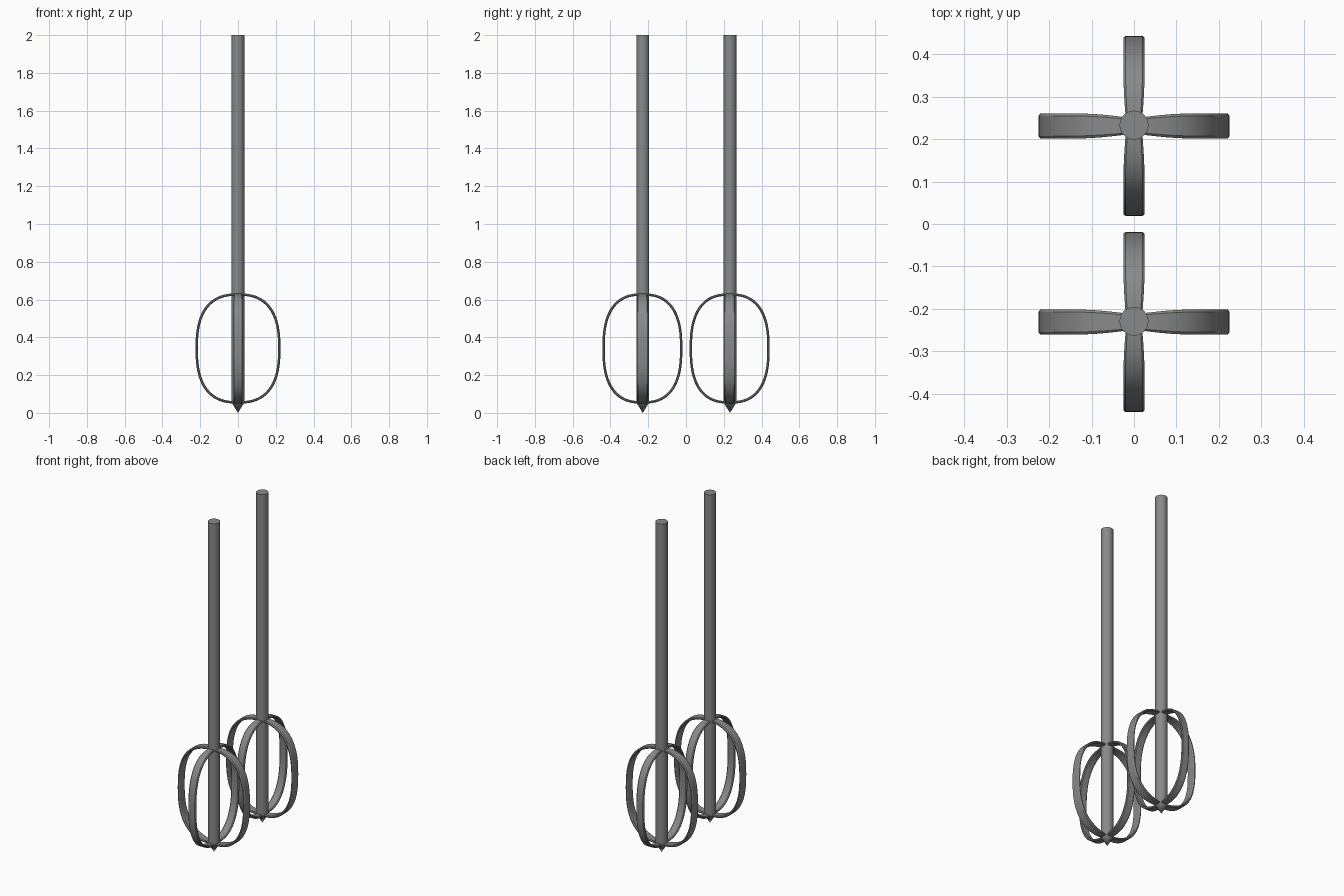
import bpy, bmesh
from math import sin, cos, pi, copysign
from mathutils import Vector

if "Cube" in bpy.data.objects:
    bpy.data.objects.remove(bpy.data.objects["Cube"])

N = 96             # segments round each loop
POWER = 2 / 2.55   # superellipse roundness
Z_MID, HALF_H, THICK = 0.341, 0.292, 0.013

steel = bpy.data.materials.new("dark_steel")
steel.diffuse_color = (0.25, 0.25, 0.25, 1)
steel.use_nodes = True
steel.node_tree.nodes["Principled BSDF"].inputs["Base Color"].default_value = steel.diffuse_color


def finish(bm, name, location):
    bmesh.ops.recalc_face_normals(bm, faces=bm.faces)
    mesh = bpy.data.meshes.new(name)
    bm.to_mesh(mesh)
    bm.free()
    mesh.materials.append(steel)
    obj = bpy.data.objects.new(name, mesh)
    obj.location = location
    bpy.context.collection.objects.link(obj)
    bpy.ops.object.select_all(action='DESELECT')
    obj.select_set(True)
    bpy.context.view_layer.objects.active = obj
    bpy.ops.object.shade_smooth_by_angle()


def shaft(name, location):
    # Round rod with a pointed foot
    bm = bmesh.new()
    rings = []
    for r, z in [(0.034, 2.0), (0.034, 0.055)]:
        rings.append([bm.verts.new((r * cos(2 * pi * i / 32), r * sin(2 * pi * i / 32), z))
                      for i in range(32)])
    tip = bm.verts.new((0, 0, 0))
    bm.faces.new(rings[0])
    for i in range(32):
        j = (i + 1) % 32
        bm.faces.new((rings[0][i], rings[0][j], rings[1][j], rings[1][i]))
        bm.faces.new((rings[1][i], rings[1][j], tip))
    finish(bm, name, location)


def blade(name, location, along, across, radius, width):
    # Strip with softened edges bent into a closed loop, narrower at the shaft
    profile = [(0, -0.8), (0, 0.8), (0.3, 1), (0.7, 1),
               (1, 0.8), (1, -0.8), (0.7, -1), (0.3, -1)]
    bm = bmesh.new()
    rings = []
    for i in range(N):
        t = 2 * pi * i / N
        c = copysign(abs(cos(t)) ** POWER, cos(t))
        s = copysign(abs(sin(t)) ** POWER, sin(t))
        k = min(1, abs(c) / 0.65)
        half = 0.018 + (width / 2 - 0.018) * sin(k * pi / 2)
        ring = []
        for depth, side in profile:
            inset = depth * THICK
            p = along * (radius - inset) * c + across * half * side
            p.z = Z_MID + (HALF_H - inset) * s
            ring.append(bm.verts.new(p))
        rings.append(ring)
    n = len(profile)
    for i in range(N):
        a, b = rings[i], rings[(i + 1) % N]
        for k in range(n):
            m = (k + 1) % n
            bm.faces.new((a[k], a[m], b[m], b[k]))
    finish(bm, name, location)


X, Y = Vector((1, 0, 0)), Vector((0, 1, 0))
for label, y in [("front", -0.231), ("back", 0.231)]:
    shaft(label + "_shaft", (0, y + 0.002, 0))
    blade(label + "_wide_blade", (0, y, 0), X, Y, 0.225, 0.059)
    blade(label + "_narrow_blade", (0, y, 0), Y, X, 0.212, 0.05)
